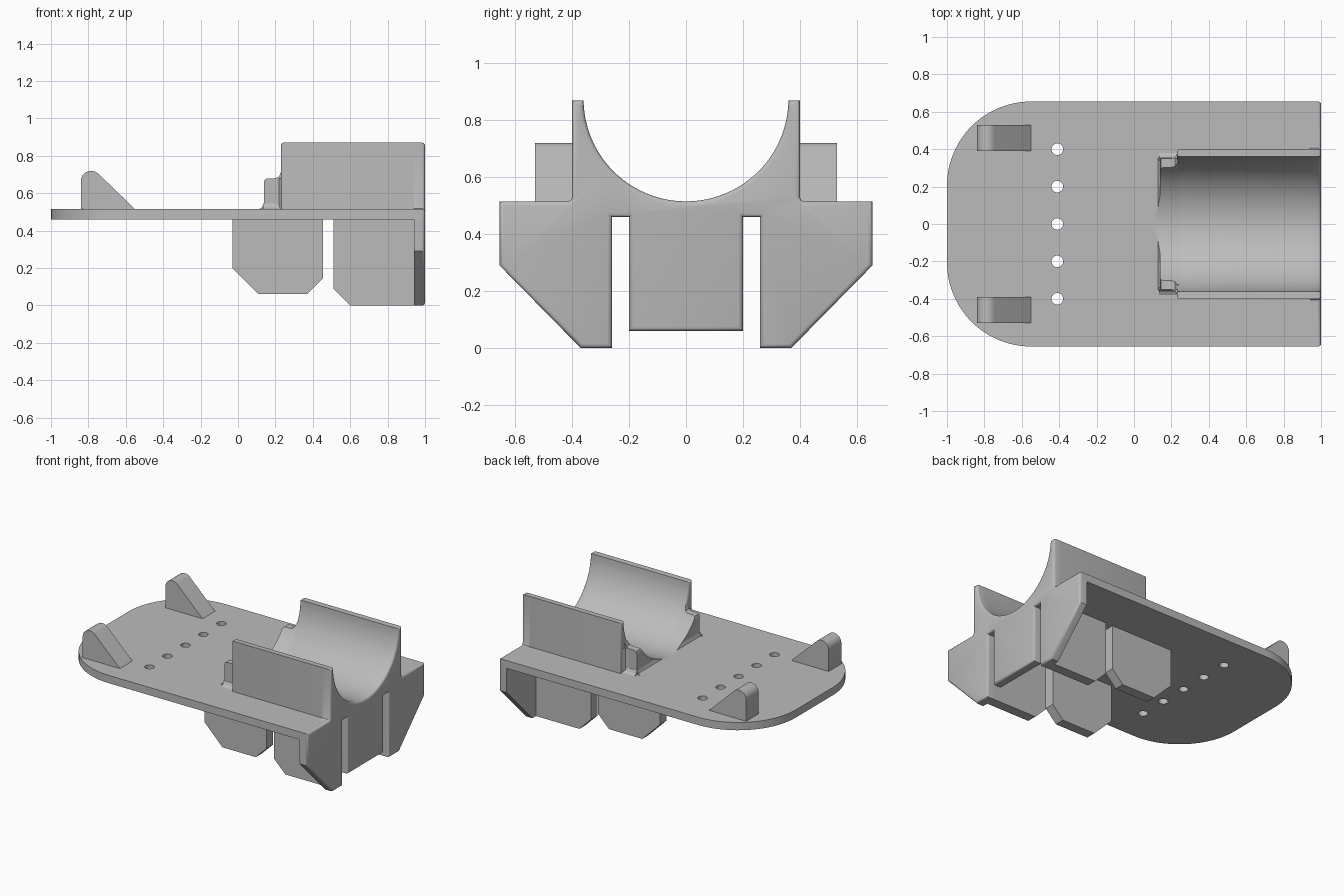
import bpy, bmesh
from math import sin, cos, pi, radians
from mathutils import Vector

if "Cube" in bpy.data.objects:
    bpy.data.objects.remove(bpy.data.objects["Cube"])

grey = bpy.data.materials.new("plain_grey")
grey.use_nodes = True
COLOUR = (0.5, 0.5, 0.5, 1)
grey.diffuse_color = COLOUR
grey.node_tree.nodes["Principled BSDF"].inputs["Base Color"].default_value = COLOUR

TOP, UNDER = 0.515, 0.46         # deck surfaces
BORE_R, BORE_Z = 0.36, 0.875     # cradle bore


def arc(cx, cy, r, a, b, n):
    return [(cx + r * cos(radians(a + (b - a) * i / n)),
             cy + r * sin(radians(a + (b - a) * i / n))) for i in range(n + 1)]


def prism(name, profile, axis, lo, hi, bevel=0.0):
    """Extrude a 2D profile along an axis; bevel rounds the rim of the far cap."""
    place = {"x": lambda p, t: (t, p[0], p[1]),
             "y": lambda p, t: (p[0], t, p[1]),
             "z": lambda p, t: (p[0], p[1], t)}[axis]
    bm = bmesh.new()
    base = bm.faces.new([bm.verts.new(place(p, lo)) for p in profile])
    ext = bmesh.ops.extrude_face_region(bm, geom=[base], use_keep_orig=True)
    moved = [g for g in ext["geom"] if isinstance(g, bmesh.types.BMVert)]
    bmesh.ops.translate(bm, verts=moved, vec=Vector(place((0, 0), hi - lo)))
    bmesh.ops.recalc_face_normals(bm, faces=bm.faces)
    if bevel:
        k = "xyz".index(axis)
        rim = [e for e in bm.edges if all(abs(v.co[k] - hi) < 1e-5 for v in e.verts)]
        bmesh.ops.bevel(bm, geom=rim, offset=bevel, segments=3, profile=0.5,
                        affect="EDGES", clamp_overlap=True)
    mesh = bpy.data.meshes.new(name)
    bm.to_mesh(mesh)
    bm.free()
    ob = bpy.data.objects.new(name, mesh)
    bpy.context.collection.objects.link(ob)
    mesh.materials.append(grey)
    parts.append(ob)
    return ob


def cut(ob, cutter):
    mod = ob.modifiers.new("cut", "BOOLEAN")
    mod.operation, mod.solver, mod.object = "DIFFERENCE", "EXACT", cutter
    cutter.hide_render = True
    cutter.hide_set(True)
    if cutter in parts:
        parts.remove(cutter)


parts = []

# Deck with rounded end and a row of holes
outline = [(0.985, -0.655), (0.985, 0.655)]
outline += arc(-0.55, 0.205, 0.45, 90, 180, 24) + arc(-0.55, -0.205, 0.45, 180, 270, 24)
deck = prism("deck", outline, "z", UNDER, TOP)
for i in range(-2, 3):
    cut(deck, prism("hole_cutter", arc(-0.41, 0.2 * i, 0.031, 0, 345, 23), "z", 0.4, 0.6))

# End panel: hooked flanges, slots, centre tab and cradle outline in one profile
half = [(0.362, 0.87), (0.4, 0.87), (0.4, 0.53), (0.405, 0.519), (0.415, TOP),
        (0.655, TOP), (0.655, 0.29), (0.37, 0), (0.26, 0), (0.26, UNDER),
        (0.2, UNDER), (0.2, 0.06)]
bore = arc(0, BORE_Z, BORE_R, 181, 359, 48)
panel = bore + half[1:] + [(-y, z) for y, z in reversed(half[1:])]
prism("end_panel", panel, "x", 0.94, 1.0, 0.015)

# Cradle body behind the panel, far wall ends softly rounded
body = bore + [(0.4, 0.87), (0.4, 0.5), (-0.4, 0.5), (-0.4, 0.87)]
prism("cradle", body, "x", 0.96, 0.23, 0.012)

# Lower neck of the cradle, with a flared foot and a fillet into the body
neck = prism("cradle_neck", [(0.11, 0.505), (0.11, TOP), (0.128, 0.524), (0.138, 0.545),
                             (0.138, 0.66), (0.144, 0.674), (0.158, 0.68), (0.2, 0.68),
                             (0.22, 0.69), (0.232, 0.72), (0.245, 0.72), (0.245, 0.505)],
             "y", -0.35, 0.35)
cut(neck, prism("bore_cutter", arc(0, BORE_Z, BORE_R, 0, 357, 119), "x", -0.2, 1.2))

for side, s in (("left_side", 1), ("right_side", -1)):
    # Foot fillet and corner fillet beside the neck
    prism("neck_foot_" + side, [(s * 0.34, 0.505), (s * 0.34, 0.545), (s * 0.352, 0.545),
                                (s * 0.362, 0.525), (s * 0.38, TOP), (s * 0.38, 0.505)],
          "x", 0.135, 0.24)
    prism("neck_corner_" + side, [(0.2, s * 0.34), (0.2, s * 0.35), (0.22, s * 0.358),
                                  (0.232, s * 0.38), (0.24, s * 0.38), (0.24, s * 0.34)],
          "z", 0.505, 0.68)
    # Hanging ribs under the deck
    prism("middle_rib_" + side, [(-0.03, 0.47), (-0.03, 0.2), (0.11, 0.06), (0.37, 0.06),
                                 (0.455, 0.145), (0.455, 0.47)], "y", s * 0.26, s * 0.33)
    prism("end_rib_" + side, [(0.51, 0.47), (0.51, 0.09), (0.6, 0), (0.96, 0), (0.96, 0.47)],
          "y", s * 0.26, s * 0.33)
    # Sloped stops on the rounded end
    stop = arc(-0.785, 0.665, 0.055, 180, 45, 14) + [(-0.55, TOP), (-0.55, 0.5), (-0.84, 0.5)]
    prism("stop_" + side, stop, "y", s * 0.39, s * 0.53)

bpy.ops.object.select_all(action="DESELECT")
for ob in parts:
    ob.select_set(True)
bpy.context.view_layer.objects.active = parts[0]
bpy.ops.object.shade_smooth_by_angle(angle=radians(32))
